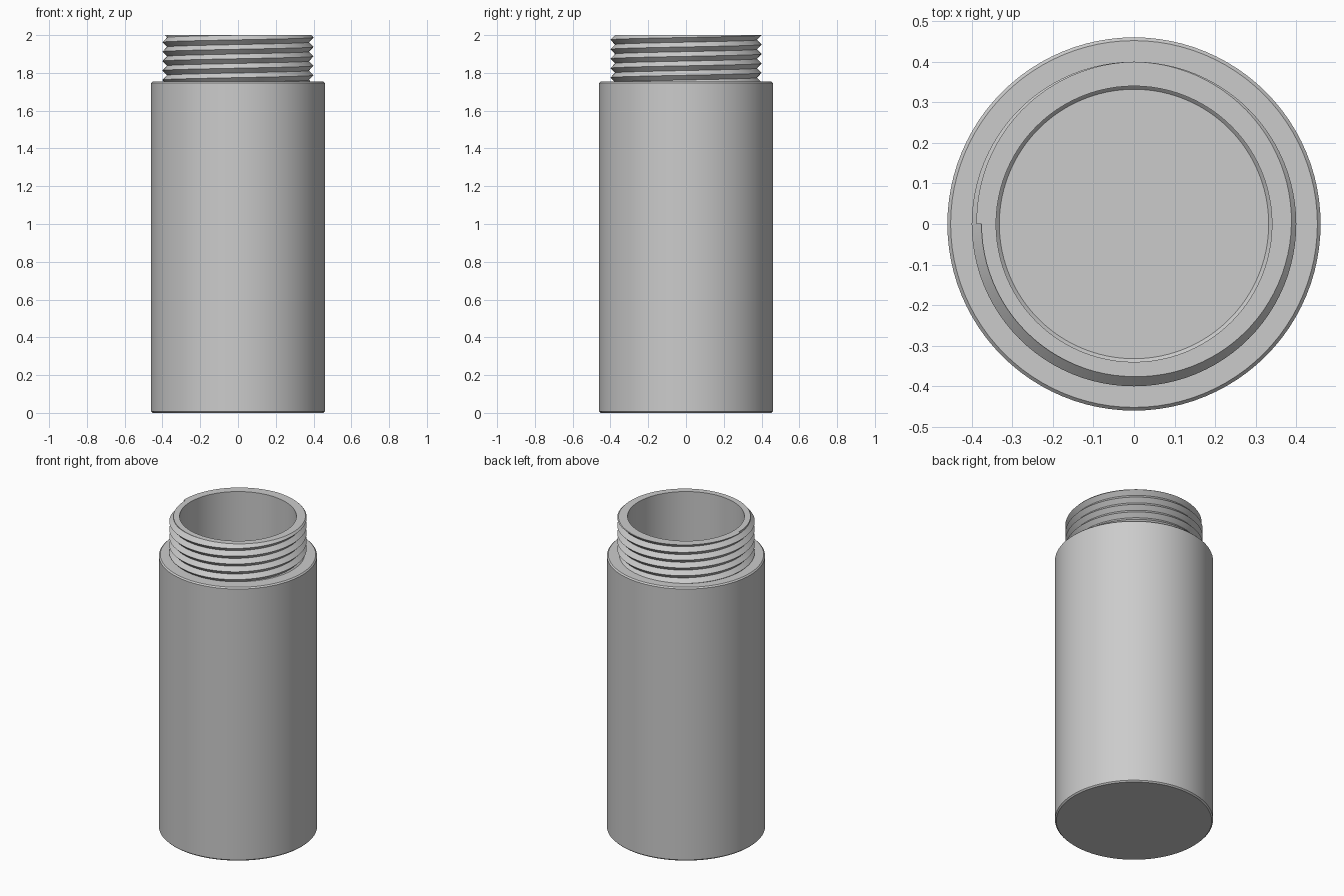
import bpy
import bmesh
from math import cos, sin, pi, radians

SEGMENTS = 96
BODY_R, BORE_R = 0.46, 0.34
SHOULDER_Z, TOP_Z, FLOOR_Z = 1.755, 2.0, 0.12
CHAMFER = 0.008
CREST_R, ROOT_R, PITCH, TURNS = 0.40, 0.376, 0.05, 6

cube = bpy.data.objects.get("Cube")
if cube:
    bpy.data.objects.remove(cube, do_unlink=True)

grey = bpy.data.materials.new("plain grey")
grey.use_nodes = True
colour = (0.6, 0.6, 0.6, 1)
grey.diffuse_color = colour
grey.node_tree.nodes["Principled BSDF"].inputs["Base Color"].default_value = colour


def lathe(name, profile_at):
    """Sweep a profile of (radius, z) points, which may change with the turn, around z."""
    bm = bmesh.new()
    columns = []
    for i in range(SEGMENTS + 1):
        t = i / SEGMENTS
        a = pi + 2 * pi * t
        columns.append([bm.verts.new((r * cos(a), r * sin(a), z)) for r, z in profile_at(t)])
    for a, b in zip(columns, columns[1:]):
        for j in range(len(a) - 1):
            bm.faces.new((a[j], b[j], b[j + 1], a[j + 1]))
    bmesh.ops.remove_doubles(bm, verts=bm.verts[:], dist=0.00005)
    # close the small step where the thread ends
    open_edges = [e for e in bm.edges if e.is_boundary and e.verts[0].co.z > SHOULDER_Z + 0.1]
    bmesh.ops.holes_fill(bm, edges=open_edges, sides=5)
    mesh = bpy.data.meshes.new(name)
    bm.to_mesh(mesh)
    bm.free()
    mesh.materials.append(grey)
    obj = bpy.data.objects.new(name, mesh)
    bpy.context.collection.objects.link(obj)
    bpy.ops.object.select_all(action='DESELECT')
    obj.select_set(True)
    bpy.context.view_layer.objects.active = obj
    bpy.ops.object.shade_smooth_by_angle(angle=radians(30))
    return obj


def body_profile(t):
    c = CHAMFER
    return [(0, 0), (BODY_R - c, 0), (BODY_R, c),
            (BODY_R, SHOULDER_Z - c), (BODY_R - c, SHOULDER_Z),
            (BORE_R, SHOULDER_Z), (BORE_R, FLOOR_Z + c),
            (BORE_R - c, FLOOR_Z), (0, FLOOR_Z)]


def neck_profile(t):
    # one right-handed V thread, climbing one pitch per turn
    last_crest = TOP_Z + PITCH * (t - 0.75)
    slope = (CREST_R - ROOT_R) / (PITCH / 2)
    crests = [last_crest - PITCH * k for k in range(TURNS)]

    def point(z):
        z = min(max(z, SHOULDER_Z), TOP_Z)
        gap = min(abs(z - c) for c in crests)
        return max(ROOT_R, CREST_R - slope * gap), z

    points = [point(SHOULDER_Z)]
    for c in reversed(crests):
        points += [point(c - PITCH / 2), point(c)]
    points += [point(last_crest + PITCH / 2), point(TOP_Z)]
    # flat rim and inside wall
    return points + [(BORE_R, TOP_Z), (BORE_R, SHOULDER_Z)]


lathe("hollow_body", body_profile)
lathe("threaded_neck", neck_profile)
